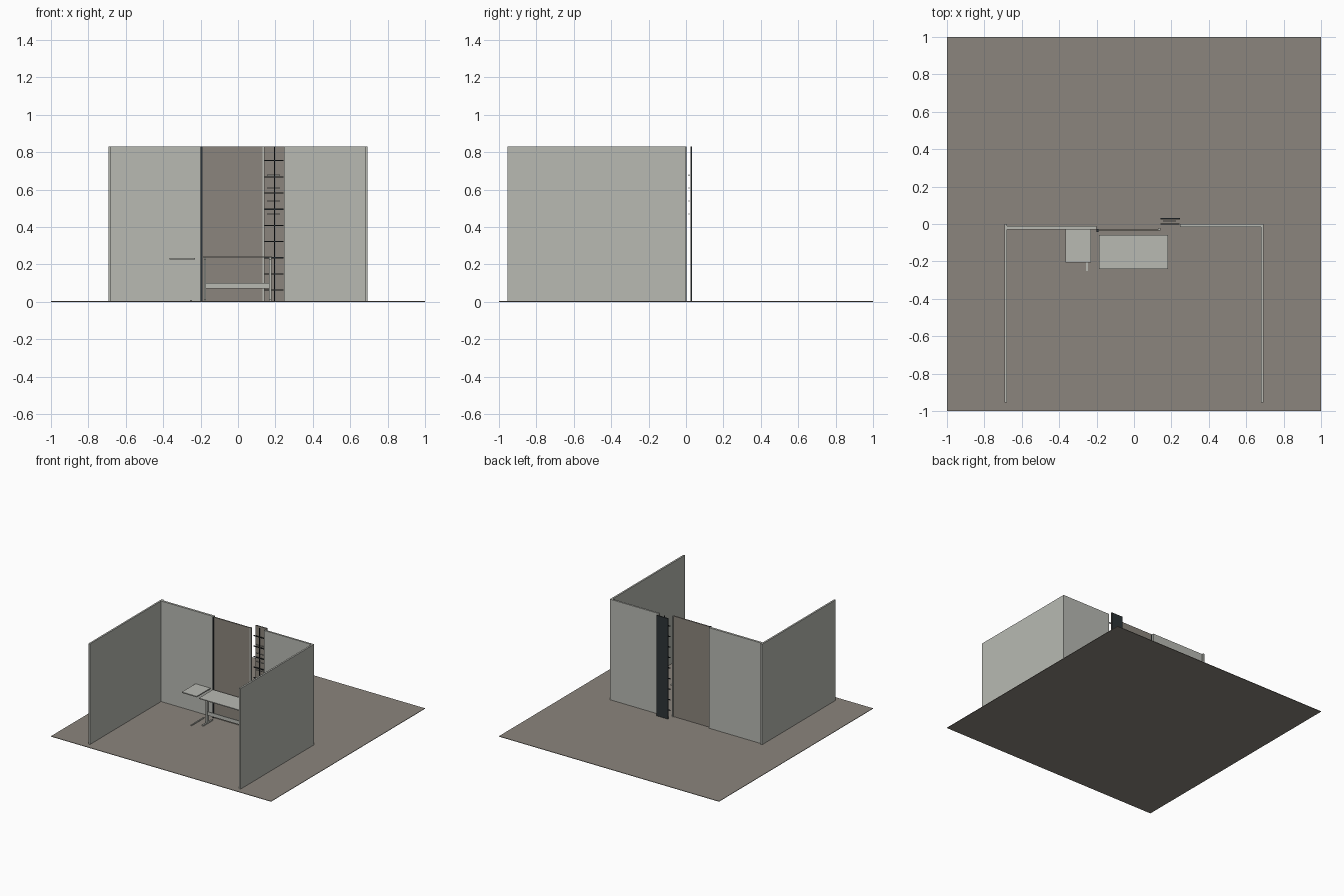
import bpy

if "Cube" in bpy.data.objects:
    bpy.data.objects.remove(bpy.data.objects["Cube"], do_unlink=True)


def make_material(name, rgb):
    mat = bpy.data.materials.new(name)
    mat.use_nodes = True
    colour = (*rgb, 1.0)
    mat.diffuse_color = colour
    mat.node_tree.nodes["Principled BSDF"].inputs["Base Color"].default_value = colour
    return mat


pale = make_material("pale grey", (0.48, 0.49, 0.45))
brown = make_material("warm grey brown", (0.26, 0.235, 0.205))
dark = make_material("dark slate", (0.026, 0.034, 0.037))


def box(name, x, y, z, mat):
    """Box from its (low, high) range on each axis."""
    spans = (x, y, z)
    bpy.ops.mesh.primitive_cube_add(size=1, location=[(a + b) / 2 for a, b in spans])
    obj = bpy.context.object
    obj.name = name
    obj.scale = [b - a for a, b in spans]
    bpy.ops.object.transform_apply(location=False, rotation=False, scale=True)
    obj.data.materials.append(mat)
    return obj


FLOOR = 0.004
TOP = 0.83
full = (FLOOR, TOP)

# Floor and walls
box("floor", (-1, 1), (-1, 1), (0, FLOOR), brown)
for side, s in (("left", 1), ("right", -1)):
    x = sorted((s * 0.678, s * 0.692))
    box(side + "_side_wall", x, (-0.955, 0), full, pale)
box("right_back_wall", (-0.678, -0.2), (-0.03, -0.012), full, pale)
box("left_back_wall", (0.245, 0.678), (-0.015, 0), full, pale)

# Sliding door panel with its edge posts
box("door_panel", (-0.19, 0.132), (-0.038, -0.028), full, brown)
box("door_edge_post", (-0.2, -0.19), (-0.044, -0.028), full, dark)
box("bay_post", (0.132, 0.142), (-0.036, -0.022), full, pale)

# Narrow shelf bay beside the door
box("bay_lining", (0.142, 0.245), (0.024, 0.027), full, brown)
box("bay_back", (0.142, 0.245), (0.027, 0.033), full, dark)
box("bay_stile", (0.193, 0.197), (0, 0.004), full, dark)
for i in range(9):
    z = 0.063 + i * 0.0865
    box(f"bay_rung_{i + 1}", (0.142, 0.242), (-0.003, 0.004), (z - 0.003, z + 0.003), dark)
for i in range(4):
    z = 0.47 + i * 0.069
    box(f"bay_clip_{i + 1}", (0.155, 0.225), (0.014, 0.018), (z - 0.003, z + 0.003), pale)

# Desk on two T-shaped legs
box("desk_top", (-0.187, 0.183), (-0.24, -0.058), (0.237, 0.244), pale)
box("desk_stretcher", (-0.17, 0.167), (-0.15, -0.142), (0.072, 0.102), pale)
for side, x in (("left", 0.173), ("right", -0.176)):
    span = (x - 0.006, x + 0.006)
    box(side + "_desk_leg", span, (-0.162, -0.132), (0.012, 0.237), pale)
    box(side + "_desk_foot", span, (-0.205, -0.085), (FLOOR, 0.014), pale)
    box(side + "_desk_bracket", span, (-0.205, -0.085), (0.227, 0.237), pale)

# Low wall-mounted side shelf and the rail on the floor beneath it
box("side_shelf", (-0.365, -0.23), (-0.207, -0.03), (0.226, 0.234), pale)
box("floor_rail", (-0.256, -0.246), (-0.25, -0.085), (FLOOR, 0.01), pale)
